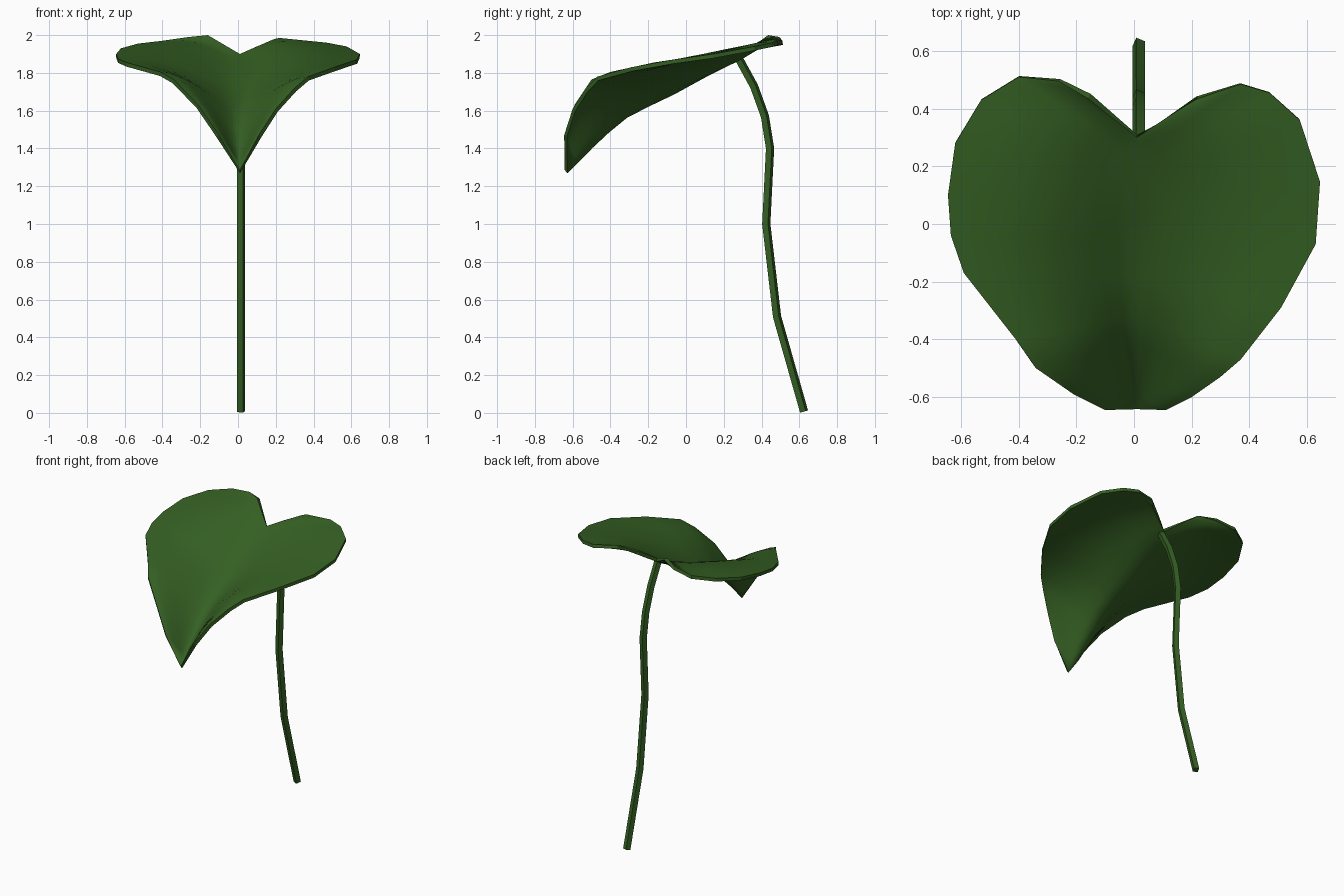
import bpy, bmesh, math
from mathutils import Vector

if "Cube" in bpy.data.objects:
    bpy.data.objects.remove(bpy.data.objects["Cube"])

green = bpy.data.materials.new("leaf green")
green.diffuse_color = (0.036, 0.118, 0.017, 1)
green.use_nodes = True
green.node_tree.nodes["Principled BSDF"].inputs["Base Color"].default_value = green.diffuse_color


def finish(bm, name):
    bmesh.ops.recalc_face_normals(bm, faces=bm.faces)
    mesh = bpy.data.meshes.new(name)
    bm.to_mesh(mesh)
    bm.free()
    ob = bpy.data.objects.new(name, mesh)
    bpy.context.collection.objects.link(ob)
    mesh.materials.append(green)
    bpy.context.view_layer.objects.active = ob
    ob.select_set(True)
    return ob


# Leaf: heart outline (notch to tip) joined to a drooping midrib
left = [(-.16, .435, 2.0), (-.26, .495, 1.99), (-.40, .51, 1.97), (-.53, .43, 1.955),
        (-.62, .28, 1.93), (-.645, .10, 1.90), (-.635, -.04, 1.875), (-.59, -.17, 1.855),
        (-.41, -.40, 1.805), (-.34, -.50, 1.765), (-.21, -.59, 1.63), (-.10, -.645, 1.47)]
right = [(.10, .36, 1.94), (.22, .435, 1.985), (.37, .485, 1.97), (.47, .455, 1.96),
         (.575, .36, 1.94), (.645, .145, 1.90), (.63, -.07, 1.87), (.51, -.29, 1.83),
         (.37, -.47, 1.78), (.30, -.53, 1.72), (.20, -.60, 1.61), (.11, -.645, 1.47)]
rib_y = [.29, .26, .22, .17, .11, .04, -.07, -.18, -.32, -.42, -.51, -.58]
bow = [1, 1.4, 1.8, 2.1, 2.2, 2.1, 2, 1.9, 1.7, 1.6, 1.5, 1.4]     # arch of each rib-to-edge strip
rib_z = [(.30, 1.90), (.10, 1.80), (-.10, 1.69), (-.30, 1.60), (-.46, 1.47), (-.64, 1.285)]


def rib_height(y):
    for (y0, z0), (y1, z1) in zip(rib_z, rib_z[1:]):
        if y >= y1:
            return z0 + (z1 - z0) * (y - y0) / (y1 - y0)
    return rib_z[-1][1]


def rounded(t, e):
    """Ramp from 0 to 1 with a soft start, so the valley is round."""
    return (math.hypot(t, e) - e) / (math.hypot(1, e) - e)


COLS = 10
bm = bmesh.new()
notch = bm.verts.new((.01, .30, 1.90))
tip = bm.verts.new((.01, -.642, 1.285))
rib = [bm.verts.new((.005, y, rib_height(y))) for y in rib_y]
for side in (left, right):
    rows = []
    for i, (r, edge) in enumerate(zip(rib, side)):
        e = min(.05 / abs(edge[0]), .25) * min(i / 4, 1)
        row = [r]
        for c in range(1, COLS + 1):
            t = c / COLS
            p = r.co.lerp(Vector(edge), t)
            p.z = r.co.z + (edge[2] - r.co.z) * (1 - (1 - rounded(t, e)) ** bow[i])
            # lobes swell slightly above their outer edge
            if 1 < i < 7:
                p.z += .015 * math.sin(math.pi * t) ** 2
            row.append(bm.verts.new(p))
        rows.append(row)
    for a, b in zip(rows, rows[1:]):
        for c in range(COLS):
            bm.faces.new((a[c], a[c + 1], b[c + 1], b[c]))
    for end, row in ((notch, rows[0]), (tip, rows[-1])):
        for c in range(COLS):
            bm.faces.new((end, row[c], row[c + 1]))
leaf = finish(bm, "leaf")
if sum(p.normal.z for p in leaf.data.polygons) < 0:
    leaf.data.flip_normals()
count = len(leaf.data.polygons)
solid = leaf.modifiers.new("thickness", 'SOLIDIFY')
solid.thickness = .022
solid.offset = -1
bpy.ops.object.modifier_apply(modifier=solid.name)
for p in leaf.data.polygons:            # smooth blade, crisp rim
    p.use_smooth = p.index < 2 * count
leaf.select_set(False)

# Stem: four-sided bent stalk swept along a path in the YZ plane
path = [(.625, .007), (.482, .51), (.425, 1.0), (.445, 1.4), (.418, 1.57), (.36, 1.73), (.275, 1.885)]
bm = bmesh.new()
rings = []
for i, (y, z) in enumerate(path):
    a, b = path[max(i - 1, 0)], path[min(i + 1, len(path) - 1)]
    tangent = Vector((0, b[0] - a[0], b[1] - a[1])).normalized()
    u = Vector((1, 0, 0))
    v = tangent.cross(u)
    ring = []
    for k in range(4):
        ang = math.radians(22 + 90 * k)
        ring.append(bm.verts.new(Vector((.0165, y, z)) + .0235 * (u * math.cos(ang) + v * math.sin(ang))))
    rings.append(ring)
for a, b in zip(rings, rings[1:]):
    for k in range(4):
        bm.faces.new((a[k], a[(k + 1) % 4], b[(k + 1) % 4], b[k]))
bm.faces.new(rings[0])
bm.faces.new(rings[-1])
stem = finish(bm, "stem")
bpy.ops.object.shade_smooth_by_angle(angle=math.radians(35))
